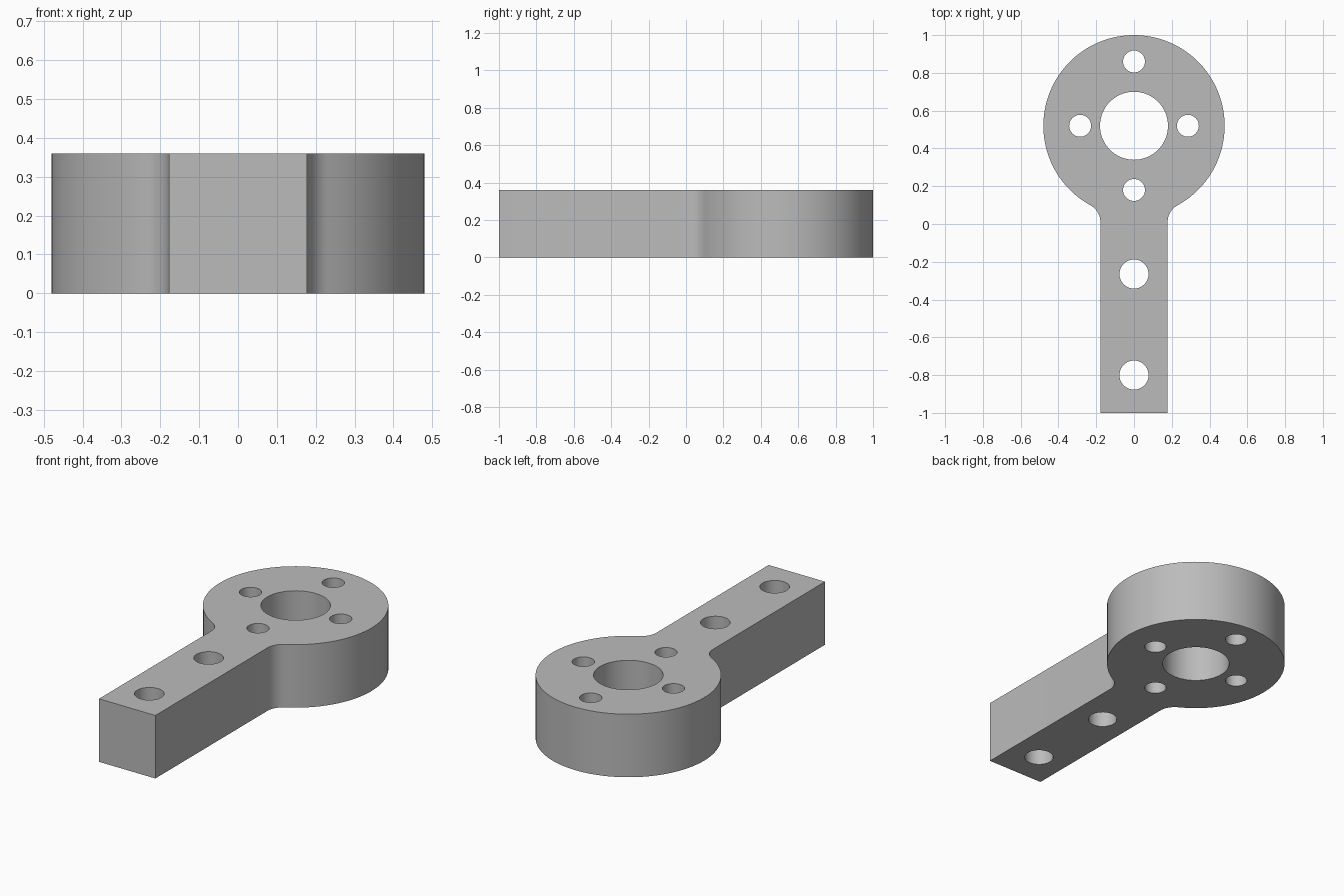
import bpy, bmesh, math
from mathutils import Vector

if "Cube" in bpy.data.objects:
    bpy.data.objects.remove(bpy.data.objects["Cube"])

HEIGHT = 0.36
RING_Y, RING_R = 0.52, 0.48
ARM_X, FILLET = 0.178, 0.10


def arc(cx, cy, r, a0, a1, steps):
    """Points along an arc, both ends included."""
    return [(cx + r * math.cos(a0 + (a1 - a0) * i / steps),
             cy + r * math.sin(a0 + (a1 - a0) * i / steps)) for i in range(steps + 1)]


def circle(cx, cy, r, steps):
    return arc(cx, cy, r, 0, 2 * math.pi, steps)[:-1]


# Outline: straight arm blended by fillets into the round head
fx = ARM_X + FILLET
drop = math.sqrt((RING_R + FILLET) ** 2 - fx ** 2)
fy = RING_Y - drop
tangent = math.atan2(drop, -fx)
right = [(ARM_X, -1.0)] + arc(fx, fy, FILLET, math.pi, tangent, 10)
left = [(-x, y) for x, y in reversed(right)]
head = arc(0, RING_Y, RING_R, tangent - math.pi, 2 * math.pi - tangent, 96)
outline = right + head[1:-1] + left

# Holes: bore, four around it, two along the arm
holes = [circle(0, RING_Y, 0.18, 64)]
for x, y in ((0.285, RING_Y), (-0.285, RING_Y), (0, 0.86), (0, 0.18)):
    holes.append(circle(x, y, 0.058, 40))
for y in (-0.265, -0.80):
    holes.append(circle(0, y, 0.077, 40))

# Fill the profile and extrude it upward
bm = bmesh.new()
edges = []
for loop in [outline] + holes:
    verts = [bm.verts.new((x, y, 0)) for x, y in loop]
    edges += [bm.edges.new((verts[i - 1], verts[i])) for i in range(len(verts))]
bmesh.ops.triangle_fill(bm, use_beauty=True, edges=edges, normal=Vector((0, 0, 1)))
top = bmesh.ops.extrude_face_region(bm, geom=bm.faces[:], use_keep_orig=True)
bmesh.ops.translate(bm, vec=(0, 0, HEIGHT),
                    verts=[g for g in top["geom"] if isinstance(g, bmesh.types.BMVert)])
bmesh.ops.recalc_face_normals(bm, faces=bm.faces[:])

mesh = bpy.data.meshes.new("mounting_arm")
bm.to_mesh(mesh)
bm.free()
arm = bpy.data.objects.new("mounting_arm", mesh)
bpy.context.collection.objects.link(arm)

grey = bpy.data.materials.new("plain_grey")
grey.diffuse_color = (0.5, 0.5, 0.5, 1)
grey.use_nodes = True
grey.node_tree.nodes["Principled BSDF"].inputs["Base Color"].default_value = grey.diffuse_color
mesh.materials.append(grey)

bpy.context.view_layer.objects.active = arm
arm.select_set(True)
bpy.ops.object.shade_smooth_by_angle(angle=math.radians(30))
